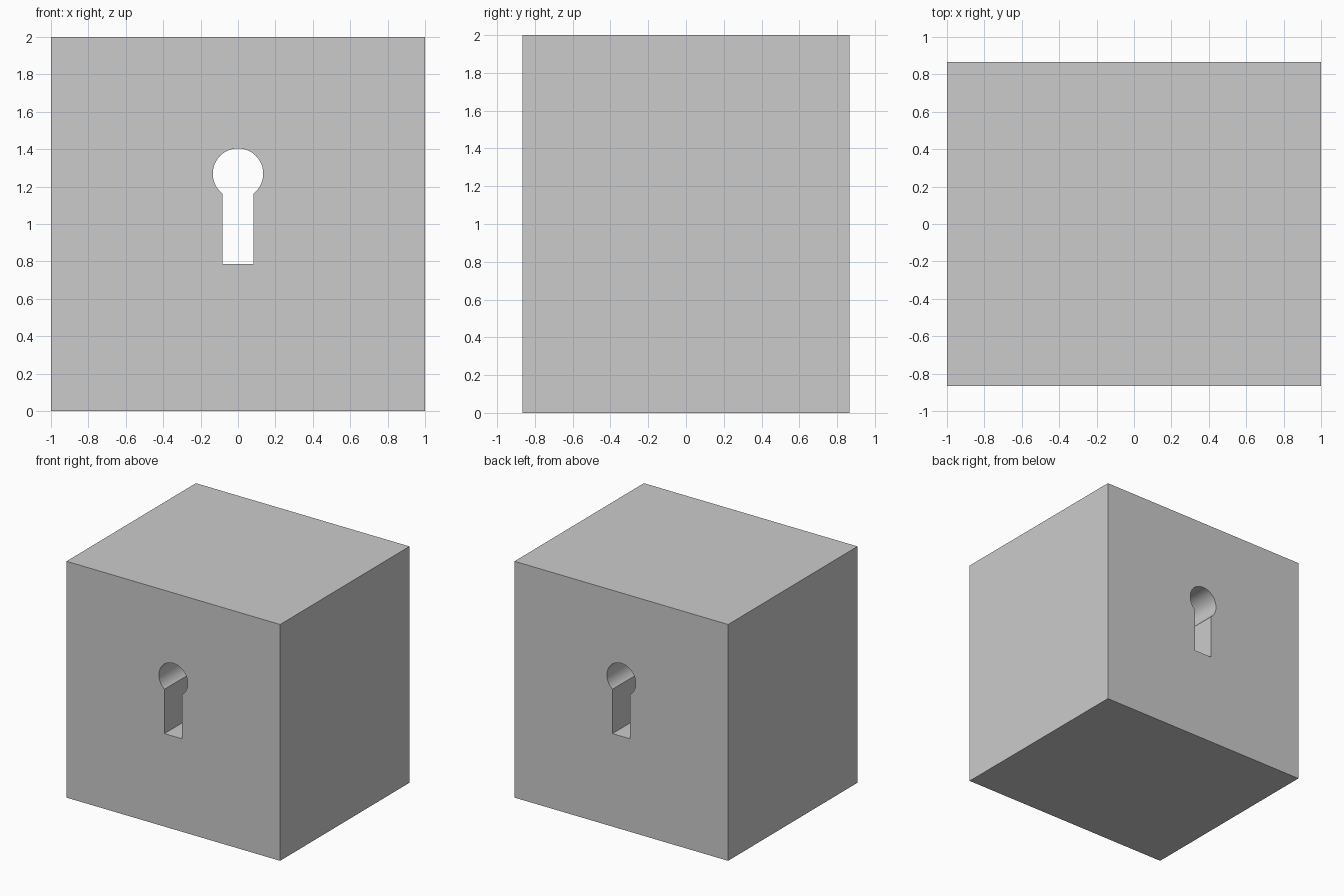
import bpy, bmesh, math

if "Cube" in bpy.data.objects:
    bpy.data.objects.remove(bpy.data.objects["Cube"])

HALF_DEPTH = 0.865
RADIUS, CENTRE_Z = 0.135, 1.269
SLOT_HALF, SLOT_BOTTOM = 0.083, 0.787


def extruded(name, profile, half_depth):
    """Prism from an x-z profile, extruded along y."""
    bm = bmesh.new()
    face = bm.faces.new([bm.verts.new((x, -half_depth, z)) for x, z in profile])
    ext = bmesh.ops.extrude_face_region(bm, geom=[face], use_keep_orig=True)
    verts = [v for v in ext["geom"] if isinstance(v, bmesh.types.BMVert)]
    bmesh.ops.translate(bm, verts=verts, vec=(0, 2 * half_depth, 0))
    bmesh.ops.recalc_face_normals(bm, faces=bm.faces)
    mesh = bpy.data.meshes.new(name)
    bm.to_mesh(mesh)
    bm.free()
    obj = bpy.data.objects.new(name, mesh)
    bpy.context.collection.objects.link(obj)
    return obj


# Solid block
block = extruded("lock_block", [(-1, 0), (1, 0), (1, 2), (-1, 2)], HALF_DEPTH)

# Keyhole: round head running into a straight slot
start = -math.acos(SLOT_HALF / RADIUS)
sweep = math.pi - 2 * start
steps = 64
keyhole = [(-SLOT_HALF, SLOT_BOTTOM), (SLOT_HALF, SLOT_BOTTOM)]
for i in range(steps + 1):
    a = start + sweep * i / steps
    keyhole.append((RADIUS * math.cos(a), CENTRE_Z + RADIUS * math.sin(a)))
cutter = extruded("keyhole_cutter", keyhole, HALF_DEPTH + 0.2)
cutter.hide_render = True

# Cut the keyhole right through the block
cut = block.modifiers.new("keyhole", "BOOLEAN")
cut.operation = "DIFFERENCE"
cut.solver = "EXACT"
cut.object = cutter
bpy.context.view_layer.objects.active = block
block.select_set(True)
bpy.ops.object.modifier_apply(modifier=cut.name)
bpy.data.objects.remove(cutter)
bpy.ops.object.shade_smooth_by_angle(angle=math.radians(30))
